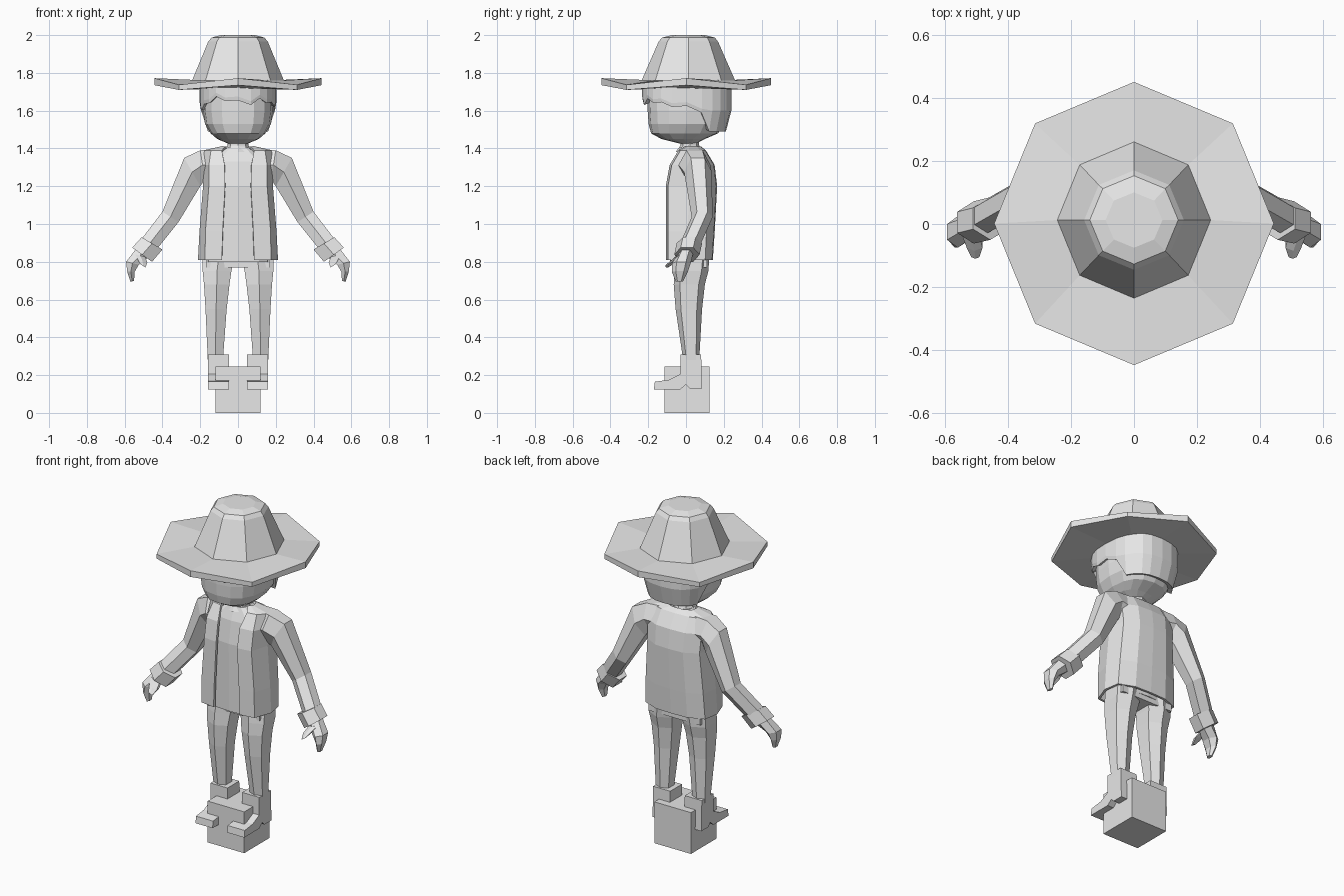
import bpy, bmesh, math

if "Cube" in bpy.data.objects:
    bpy.data.objects.remove(bpy.data.objects["Cube"])

grey = bpy.data.materials.new("plain grey")
grey.diffuse_color = (0.8, 0.8, 0.8, 1)
grey.use_nodes = True
grey.node_tree.nodes["Principled BSDF"].inputs["Base Color"].default_value = grey.diffuse_color


def finish(name, bm, mirror=False, solid=0):
    bmesh.ops.recalc_face_normals(bm, faces=bm.faces)
    me = bpy.data.meshes.new(name)
    bm.to_mesh(me)
    bm.free()
    me.materials.append(grey)
    ob = bpy.data.objects.new(name, me)
    bpy.context.collection.objects.link(ob)
    if mirror:
        ob.modifiers.new("mirror", "MIRROR")
    if solid:
        m = ob.modifiers.new("cloth", "SOLIDIFY")
        m.thickness, m.offset = solid, 0
    return ob


def loft(name, rings, closed=True, caps=True, **kw):
    """Skin a list of equal-length point rings."""
    bm = bmesh.new()
    vs = [[bm.verts.new(p) for p in r] for r in rings]
    n = len(rings[0])
    for a, b in zip(vs, vs[1:]):
        for i in range(n if closed else n - 1):
            j = (i + 1) % n
            bm.faces.new((a[i], a[j], b[j], b[i]))
    if closed and caps:
        bm.faces.new(vs[0])
        bm.faces.new(vs[-1])
    return finish(name, bm, **kw)


def oval(n, rx, y0, y1, z, power=1.0):
    """Ring around z from front y0 to back y1; power < 1 makes it boxier."""
    pts = []
    for i in range(n):
        a = 2 * math.pi * i / n
        c, s = math.cos(a), math.sin(a)
        c = math.copysign(abs(c) ** power, c)
        s = math.copysign(abs(s) ** power, s)
        pts.append((rx * c, (y0 + y1) / 2 + (y1 - y0) / 2 * s, z))
    return pts


def limb(outer, inner, y0, y1, k=0.5):
    """Six-sided limb section between an outer and an inner (x, z) point."""
    m, h = (y0 + y1) / 2, (y1 - y0) / 2
    (ox, oz), (ix, iz) = outer, inner
    mx, mz = (ox + ix) / 2, (oz + iz) / 2
    return [(ox, m - h * k, oz), (ox, m + h * k, oz), (mx, m + h, mz),
            (ix, m + h * k, iz), (ix, m - h * k, iz), (mx, m - h, mz)]


def box(name, x0, x1, y0, y1, z0, z1, **kw):
    q = ((x0, y0), (x1, y0), (x1, y1), (x0, y1))
    return loft(name, [[(x, y, z) for x, y in q] for z in (z0, z1)], **kw)


# Base block
box("base_block", -0.12, 0.12, -0.113, 0.125, 0, 0.245)

# Boots: side profile pushed sideways
boot = [(-.17, .125), (-.03, .125), (0, .15), (.02, .13), (.085, .13),
        (.08, .31), (-.03, .31), (-.03, .205), (-.09, .175), (-.165, .165)]
loft("boots", [[(x, y, z) for y, z in boot] for x in (.048, .16)], mirror=True)

# Trousers
loft("legs", [limb((x1, z), (x0, z), y0, y1, .6) for z, x0, x1, y0, y1 in (
    (.28, .08, .16, -.015, .07), (.55, .06, .172, -.055, .085),
    (.68, .045, .18, -.065, .1), (.75, .035, .187, -.06, .118),
    (.84, .015, .187, -.05, .125))], mirror=True)
box("hips", -.17, .17, -.04, .11, .77, .88)

# Shirt
loft("shirt", [oval(12, x, y0, y1, z, .6) for z, x, y0, y1 in (
    (.80, .17, -.085, .115), (1.2, .155, -.087, .14),
    (1.33, .16, -.065, .12), (1.405, .06, -.035, .08))])

# Open coat, half and mirrored
rows = ((.81, .085, -.10, .17, .205, .135), (.96, .08, -.10, .168, .197, .145),
        (1.2, .068, -.10, .15, .178, .158), (1.31, .07, -.08, .15, .185, .145),
        (1.385, .085, -.035, .14, .18, .10), (1.405, .065, .0, .075, .085, .075))
loft("coat", [[(xl, yf, z), (xc, yf + .01, z), (xs, .0 + (yf + yb) / 4, z),
               (xs * .93, yb * .72, z), (xs * .5, yb * .97, z), (0, yb, z)]
              for z, xl, yf, xc, xs, yb in rows],
     closed=False, mirror=True, solid=.014)

# Sleeves and cuffs
loft("sleeves", [limb(*s) for s in (
    ((.11, 1.395), (.14, 1.22), -.02, .12), ((.20, 1.39), (.175, 1.235), -.04, .13),
    ((.285, 1.35), (.20, 1.20), -.01, .135), ((.40, 1.065), (.315, 1.01), .03, .142),
    ((.515, .915), (.435, .86), -.035, .075))], mirror=True)
loft("cuffs", [limb(*s) for s in (
    ((.51, .93), (.40, .865), -.05, .085), ((.56, .875), (.455, .80), -.062, .072))],
     mirror=True)

# Hands with thumbs
loft("hands", [limb(*s) for s in (
    ((.535, .875), (.465, .83), -.035, .04), ((.592, .80), (.525, .785), -.075, .025),
    ((.587, .75), (.548, .745), -.075, .01), ((.57, .695), (.55, .698), -.055, -.015))],
     mirror=True)
loft("thumbs", [limb(*s) for s in (
    ((.545, .84), (.49, .825), -.05, .01), ((.53, .81), (.48, .795), -.085, -.045),
    ((.515, .785), (.49, .77), -.11, -.09))], mirror=True)

# Neck and head
loft("neck", [oval(8, x, y0, y1, z) for z, x, y0, y1 in (
    (1.38, .075, -.055, .085), (1.415, .055, -.03, .07), (1.47, .055, -.03, .07))])
loft("head", [oval(16, x, y0, y1, z, .8) for z, x, y0, y1 in (
    (1.425, .05, -.03, .05), (1.45, .11, -.13, .10), (1.48, .145, -.185, .17),
    (1.53, .175, -.198, .205), (1.6, .185, -.203, .215), (1.75, .185, -.205, .215))])

# Hair: ragged fringe in front, longer at the back
crown, hem, brow = [], [], (1.655, 1.63, 1.665, 1.64, 1.675, 1.65)
for i, (x, y, z) in enumerate(oval(24, .203, -.232, .24, 1.75, .8)):
    if y > .13:
        low, s = 1.49, .88
    elif y > .07:
        low, s = 1.59, .97
    else:
        low, s = brow[i % 6] - (.03 if abs(x) > .18 else 0), .985
    crown.append((x, y, z))
    hem.append((x * s, y * s, low))
mid = [(x, y, max(1.6, h[2] + .02)) for (x, y, z), h in zip(crown, hem)]
inner = [(x * .88, y * .88, z + .01) for x, y, z in hem]
loft("hair", [inner, hem, mid, crown], caps=False)


# Hat: octagonal crown and a brim that dips at its diagonals
def oct_ring(rx, y0, y1, z, dip=0):
    return [(x, y, z - dip * (i % 2)) for i, (x, y, _) in
            enumerate(oval(8, rx, y0, y1, z))]


loft("hat", [
    oct_ring(.20, -.20, .215, 1.72), oct_ring(.443, -.447, .45, 1.735, .025),
    oct_ring(.443, -.447, .45, 1.772, .035), oct_ring(.243, -.235, .26, 1.76),
    oct_ring(.158, -.145, .17, 1.965), oct_ring(.14, -.127, .153, 1.987),
    oct_ring(.09, -.075, .10, 2.0)])
